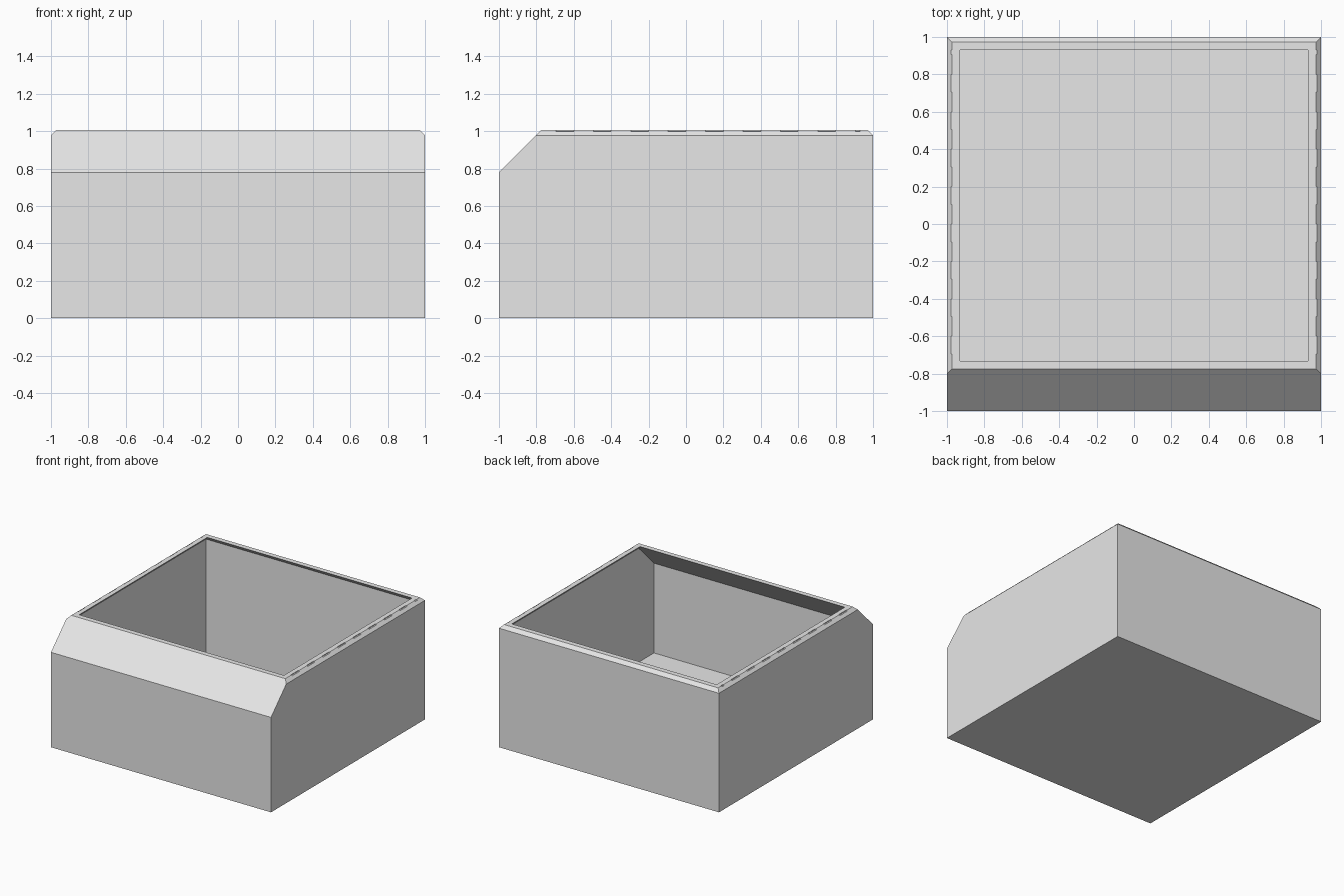
import bpy
import bmesh
from mathutils import Vector, Matrix

if "Cube" in bpy.data.objects:
    bpy.data.objects.remove(bpy.data.objects["Cube"], do_unlink=True)

HEIGHT = 1.005   # top of the rim
BEVEL = 0.027    # small bevel along the sides and back of the rim
CHAMFER = 0.225  # large slope along the front
WALL = 0.03      # shell thickness

grey = bpy.data.materials.new("light_grey")
grey.use_nodes = True
grey.diffuse_color = (0.8, 0.8, 0.8, 1)
grey.node_tree.nodes["Principled BSDF"].inputs["Base Color"].default_value = (0.8, 0.8, 0.8, 1)


def add_box(bm, low, high):
    low, high = Vector(low), Vector(high)
    matrix = Matrix.Translation((low + high) / 2) @ Matrix.Diagonal((*(high - low), 1))
    bmesh.ops.create_cube(bm, size=1, matrix=matrix)


def make_object(name, bm):
    bmesh.ops.recalc_face_normals(bm, faces=bm.faces)
    mesh = bpy.data.meshes.new(name)
    bm.to_mesh(mesh)
    bm.free()
    mesh.materials.append(grey)
    obj = bpy.data.objects.new(name, mesh)
    bpy.context.collection.objects.link(obj)
    return obj


def chamfered_body(name, inset, top):
    """Box with sloped upper edges, every plane moved inward by inset."""
    bm = bmesh.new()
    side = 1 - inset
    add_box(bm, (-side, -side, inset), (side, side, top))
    slopes = [((1, 0), BEVEL), ((-1, 0), BEVEL), ((0, 1), BEVEL), ((0, -1), CHAMFER)]
    for (dx, dy), size in slopes:
        normal = Vector((dx, dy, 1)).normalized()
        point = Vector((dx, dy, HEIGHT - size)) - normal * inset
        bmesh.ops.bisect_plane(bm, geom=bm.verts[:] + bm.edges[:] + bm.faces[:],
                               plane_co=point, plane_no=normal, clear_outer=True)
        bmesh.ops.holes_fill(bm, edges=[e for e in bm.edges if e.is_boundary])
    return make_object(name, bm)


def cut(target, cutter):
    cutter.hide_render = True
    mod = target.modifiers.new("cut", "BOOLEAN")
    mod.operation = "DIFFERENCE"
    mod.solver = "EXACT"
    mod.object = cutter
    bpy.context.view_layer.objects.active = target
    bpy.ops.object.modifier_apply(modifier=mod.name)
    bpy.data.objects.remove(cutter, do_unlink=True)


# Hollow open box with walls of even thickness
box = chamfered_body("open_box", 0, HEIGHT)
cut(box, chamfered_body("cavity_cutter", WALL, HEIGHT + 0.02))

# Row of shallow notches along both side rims
bm = bmesh.new()
for sign in (-1, 1):
    for i in range(9):
        start = -0.695 + 0.2 * i
        end = min(start + 0.095, 0.93)
        xs = sorted((sign * 0.968, sign * 1.05))
        add_box(bm, (xs[0], start, HEIGHT - 0.006), (xs[1], end, HEIGHT + 0.05))
cut(box, make_object("notch_cutter", bm))
